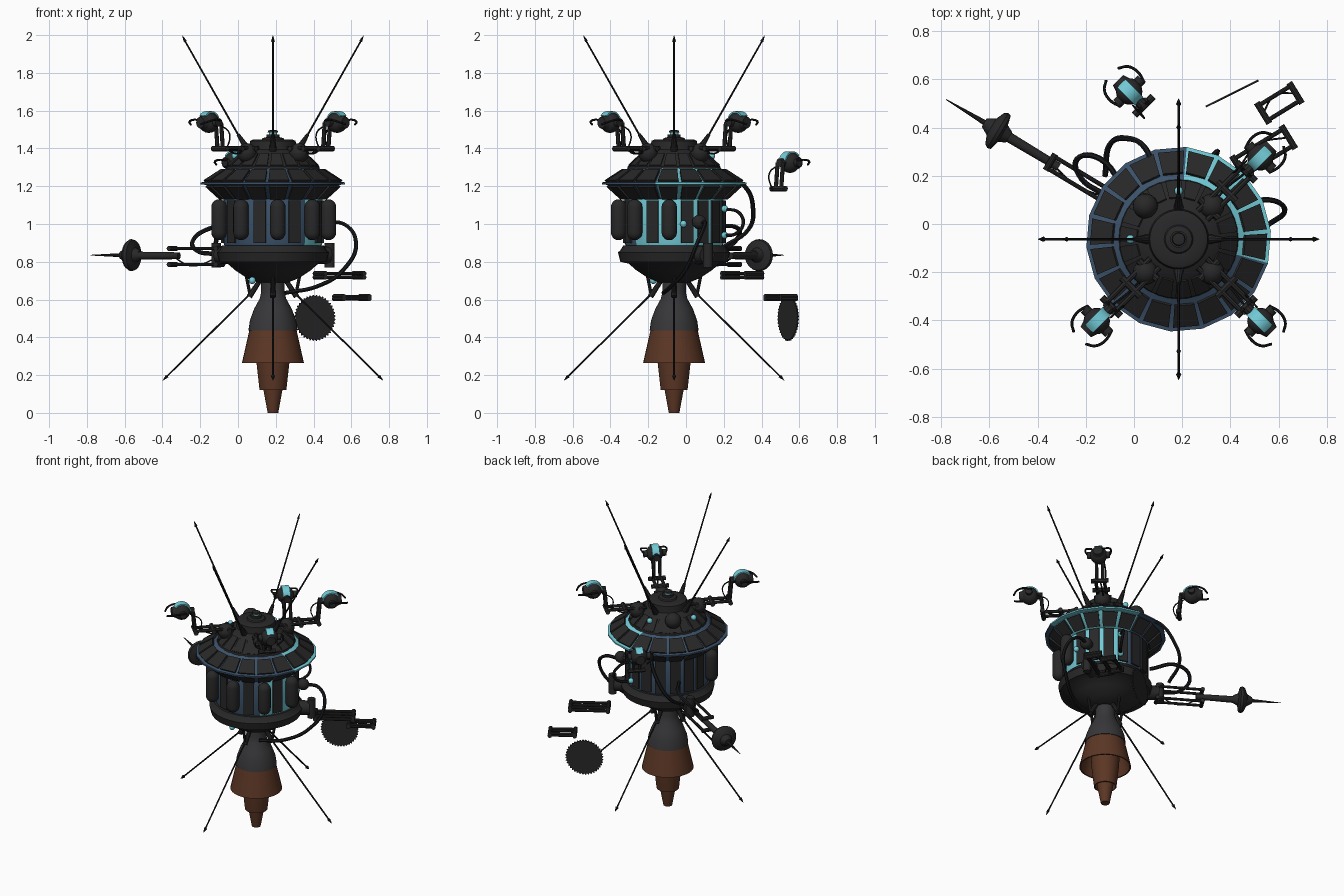
import bpy, bmesh, math
from mathutils import Vector, Matrix
from math import cos, sin, radians as rad, pi

if "Cube" in bpy.data.objects:
    bpy.data.objects.remove(bpy.data.objects["Cube"])

CX, CY = 0.185, -0.063          # main axis of the probe
AX = Matrix.Translation((CX, CY, 0))

def mat(name, c):
    m = bpy.data.materials.new(name)
    m.diffuse_color = (*c, 1)
    m.use_nodes = True
    m.node_tree.nodes["Principled BSDF"].inputs["Base Color"].default_value = m.diffuse_color
    return m
DARK = mat("dark_hull", (.021, .021, .022))
GREY = mat("charcoal_bell", (.038, .038, .041))
BLACK = mat("black_metal", (.009, .010, .012))
BROWN = mat("burnt_copper", (.105, .037, .018))
BLUE = mat("dark_blue", (.045, .085, .145))
TEAL = mat("teal", (.17, .60, .68))

def finish(name, bm, *mats):
    bmesh.ops.remove_doubles(bm, verts=bm.verts, dist=1e-5)
    bmesh.ops.recalc_face_normals(bm, faces=bm.faces)
    me = bpy.data.meshes.new(name)
    bm.to_mesh(me); bm.free()
    for m in mats: me.materials.append(m)
    ob = bpy.data.objects.new(name, me)
    bpy.context.collection.objects.link(ob)
    return ob

def lathe(name, prof, m=DARK, n=36, M=AX, phase=0, rule=None):
    """Spin (r, z) points about local z; rule(face centre) picks the second material."""
    bm = bmesh.new()
    rings = [[bm.verts.new((r*cos(phase+2*pi*i/n), r*sin(phase+2*pi*i/n), z)) for i in range(n)] for r, z in prof]
    for a, b in zip(rings, rings[1:]):
        for i in range(n):
            bm.faces.new((a[i], a[(i+1) % n], b[(i+1) % n], b[i]))
    bmesh.ops.remove_doubles(bm, verts=bm.verts, dist=1e-5)
    if rule:
        for f in bm.faces: f.material_index = int(rule(f.calc_center_median()))
    bm.transform(M)
    return finish(name, bm, m, *([TEAL] if rule else []))

def frame(p, q):
    d = Vector(q) - Vector(p)
    return Matrix.Translation(p) @ d.to_track_quat('Z', 'Y').to_matrix().to_4x4(), d.length

def rod(name, p, q, r1, r2=None, m=DARK, n=10, M=None):
    F, L = frame(p, q)
    r2 = r1 if r2 is None else r2
    return lathe(name, [(0, 0), (r1, 0), (r2, L), (0, L)], m, n, (M or Matrix()) @ F)

def capsule(name, p, q, r, m=DARK, n=18):
    F, L = frame(p, q)
    arc = [i*pi/10 for i in range(6)]
    prof = [(r*sin(a), -r*cos(a)) for a in arc] + [(r*cos(a), L + r*sin(a)) for a in arc]
    return lathe(name, prof, m, n, F)

def ball(name, p, r, m=DARK):
    p = Vector(p)
    return capsule(name, p, p + Vector((0, 0, .001)), r, m)

def cable(name, pts, r=.009, M=None):
    cu = bpy.data.curves.new(name, 'CURVE')
    cu.dimensions, cu.bevel_depth, cu.bevel_resolution, cu.resolution_u = '3D', r, 1, 6
    sp = cu.splines.new('BEZIER')
    sp.bezier_points.add(len(pts)-1)
    for b, p in zip(sp.bezier_points, pts):
        b.co = M @ Vector(p) if M else p
        b.handle_left_type = b.handle_right_type = 'AUTO'
    cu.materials.append(BLACK)
    bpy.context.collection.objects.link(bpy.data.objects.new(name, cu))

def tile(name, ang, half, a, b, t):
    """Flat plate on a conical surface between profile points a and b."""
    bm = bmesh.new()
    n = Vector((b[1]-a[1], a[0]-b[0])).normalized() * t
    vs = []
    for off in (-.3, 1):
        for (r, z), s in ((a, -1), (a, 1), (b, 1), (b, -1)):
            r, z = r + n.x*off, z + n.y*off
            vs.append(bm.verts.new((r*cos(ang+s*half), r*sin(ang+s*half), z)))
    for f in ((0,1,2,3), (4,5,6,7), (0,1,5,4), (1,2,6,5), (2,3,7,6), (3,0,4,7)):
        bm.faces.new([vs[i] for i in f])
    bm.transform(AX)
    return finish(name, bm, DARK)

def polar(r, deg, z):
    return Vector((CX + r*cos(rad(deg)), CY + r*sin(rad(deg)), z))

def sunny(c):                      # teal sector, towards the back right
    return -45 < math.degrees(math.atan2(c.y, c.x)) < 82
def sunny_rim(c):
    return -22 < math.degrees(math.atan2(c.y, c.x)) < 86

# Thruster
lathe("nozzle_outer", [(.125, .437), (.164, .265), (.155, .265), (.117, .42), (0, .42)], BROWN)
lathe("nozzle_middle", [(.095, .42), (.087, .265), (.071, .12), (.064, .12), (.06, .2), (0, .2)], BROWN)
lathe("nozzle_tip", [(.058, .22), (.05, .12), (.028, 0), (0, 0)], BROWN)
lathe("engine_bell", [(0, .435), (.13, .435), (.122, .49), (.1, .55), (.07, .605), (.062, .64), (.062, .72)], GREY)

# Hull
lathe("lower_bowl", [(.05, .69), (.08, .69), (.14, .715), (.2, .755), (.24, .79), (.285, .80), (.297, .85),
                     (.285, .86), (.27, .885), (.2, .89)])
lathe("drum", [(.255, .88), (.262, .9), (.262, 1.13), (.255, 1.15)], BLUE, 36, rule=sunny)
lathe("rim", [(.25, 1.13), (.275, 1.135), (.355, 1.207), (.384, 1.21), (.384, 1.22), (.355, 1.224), (.24, 1.30)],
      BLUE, 18, phase=rad(5), rule=sunny_rim)
lathe("dome", [(.25, 1.285), (.245, 1.305), (.215, 1.33), (.165, 1.375), (.125, 1.395), (.12, 1.44), (.105, 1.447),
               (.06, 1.447), (.055, 1.455), (.035, 1.46), (.035, 1.475), (0, 1.475)])
lathe("hub_light", [(.022, 1.47), (.022, 1.485), (0, 1.485)], TEAL, 12)
lathe("hub_cap", [(.028, 1.485), (.025, 1.495), (0, 1.50)], DARK, 12)
for i in range(18):
    a = rad(-85 + 20*i)
    tile("rim_tile_top", a, rad(8.6), (.362, 1.222), (.272, 1.28), .012)
    tile("rim_tile_under", a, rad(8), (.278, 1.137), (.352, 1.204), .01)
    tile("dome_tile", a, rad(8), (.24, 1.308), (.172, 1.372), .006)
    if i in (0, 2, 4, 14, 16):
        d = -85 + 20*i
        capsule("tank", polar(.295, d, .955), polar(.295, d, 1.09), .041)
    else:
        tile("drum_panel", a, rad(7), (.266, .9), (.266, 1.125), .008)

# Antennas
for d in (0, 90, 180, 270):
    rod("top_antenna_base", polar(.125, d, 1.38), polar(.185, d, 1.475), .022, .009)
    rod("top_antenna", polar(.16, d, 1.43), polar(.472, d, 1.98), .006, .005, BLACK, 6)
    rod("top_antenna_tip", polar(.464, d, 1.967), polar(.48, d, 1.998), .010, .001, BLACK, 6)
    rod("low_antenna_strut", polar(.05, d, .73), polar(.125, d, .615), .012, .016)
    rod("low_antenna_brace", polar(.14, d, .72), polar(.122, d, .63), .009)
    rod("low_antenna", polar(.11, d, .64), polar(.575, d, .18), .006, .005, BLACK, 6)
    rod("low_antenna_tip", polar(.56, d, .195), polar(.583, d, .172), .011, .001, BLACK, 6)
for d, r, z in ((90, .2, 1.36), (180, .2, 1.36), (225, .155, .70), (70, .285, 1.08), (70, .285, .94), (10, .285, 1.0)):
    ball("port_light", polar(r, d, z), .018, TEAL)

# Eye stalks: local x points outward, origin at the eye centre
def eye(p, deg, arm=True):
    M = Matrix.Translation(p) @ Matrix.Rotation(rad(deg), 4, 'Z')
    at = lambda x, y, z: M @ Vector((x, y, z))
    ball("eye", p, .055)
    rod("eye_lens", (.03, 0, 0), (.065, 0, 0), .042, .03, DARK, 16, M)
    rod("eye_axle", (0, -.072, 0), (0, .072, 0), .022, None, DARK, 12, M)
    bm = bmesh.new()                # painted stripe over the crown
    row = []
    for i in range(9):
        a = rad(40 + 16*i)
        row.append([bm.verts.new(at(.06*cos(a), y, .06*sin(a))) for y in (-.024, .024)])
    for a, b in zip(row, row[1:]): bm.faces.new((a[0], a[1], b[1], b[0]))
    s = finish("eye_stripe", bm, TEAL).modifiers.new("s", 'SOLIDIFY')
    s.thickness = .008
    for y in (-1, 1):
        cable("eye_claw", [(-.02, .07*y, .01), (.03, .082*y, .015), (.075, .07*y, .005), (.1, .035*y, -.01)], .006, M)
        rod("eye_link", (-.085, .02*y, -.14), (-.072, .02*y, 0), .011, None, DARK, 8, M)
        if arm:
            rod("stalk_rod", (-.34, .027*y, -.135), (-.08, .027*y, -.135), .011, None, DARK, 8, M)
    rod("eye_neck", (-.08, 0, 0), (-.03, 0, 0), .022, None, DARK, 10, M)
    cable("eye_wire", [(-.05, .03, -.01), (-.12, .035, -.06), (-.1, .03, -.15)], .004, M)
    for x in (-.085, -.2, -.3) if arm else (-.085,):
        rod("stalk_pin", (x, -.055, -.138), (x, .055, -.138), .015, None, DARK, 8, M)
    if arm:
        cable("stalk_wire", [(-.3, 0, -.12), (-.2, .01, -.165), (-.1, 0, -.12)], .005, M)
for d in (45, 225, 315): eye(polar(.48, d, 1.537), d)
eye((-.02, .55, 1.325), 135, False)
for d in (45, 135, 225, 315): ball("stalk_joint", polar(.195, d, 1.375), .052)

# Tool arms: shoulder blocks on both sides of the back
for d in (31, 149):
    rod("shoulder", polar(.24, d, .835), polar(.34, d, .835), .05, .045, DARK, 16)
    rod("shoulder_pin", polar(.35, d, .77), polar(.35, d, .9), .026, None, DARK, 12)

def ladder(name, p, q, w, h):
    """Parallel-rod arm segment with cross pins at its ends."""
    p, q = Vector(p), Vector(q)
    d = (q-p).normalized(); s = Vector((-d.y, d.x, 0)); up = Vector((0, 0, h))
    for k in (-w, w):
        for u in (-up, up): rod(name+"_rod", p+s*k+u, q+s*k+u, .009)
    for e in (p, q):
        for u in (-up, up): rod(name+"_pin", e-s*w*1.4+u, e+s*w*1.4+u, .013)
    cable(name+"_wire", [p, (p+q)/2 + s*w - up*1.2, q], .004)

ladder("lance_arm", polar(.33, 149, .828), polar(.62, 149, .828), .028, .042)
rod("lance_shaft", polar(.58, 149, .832), polar(.87, 149, .832), .018, .022, DARK, 12)
F, L = frame(polar(.82, 149, .835), polar(1.12, 149, .835))
lathe("lance_dish", [(.025, 0), (.04, .03), (.08, .04), (.085, .055), (.075, .07), (.04, .085), (.02, .12), (0, .12)], DARK, 24, F)
rod("lance_spike", polar(.92, 149, .835), polar(1.125, 149, .835), .012, .002)
ladder("loose_arm_large", (.435, .235, .728), (.64, .36, .728), .04, .01)
ladder("loose_arm_small", (.535, .46, .61), (.67, .543, .61), .036, .006)

# Loose saw blade
bm = bmesh.new()
u, c = Vector((.895, .445, 0)), Vector((.407, .541, .503))
bm.faces.new([bm.verts.new(c + (u*cos(i*pi/40) + Vector((0, 0, sin(i*pi/40))))*(.122 if i % 2 else .112)) for i in range(80)])
saw = finish("saw_blade", bm, DARK).modifiers.new("s", 'SOLIDIFY')
saw.thickness, saw.offset = .008, 0

# Hoses
cable("hose_right", [(.44, .08, 1.0), (.56, .1, 1.0), (.625, .06, .9), (.56, .0, .76), (.42, -.08, .67), (.25, -.12, .635)], .011)
cable("hose_right_back", [polar(.28, 70, 1.08), polar(.37, 68, 1.06), polar(.4, 66, 1.0), polar(.36, 66, .95), polar(.28, 70, .94)])
cable("hose_back", [(.09, .19, 1.26), (.05, .31, 1.2), (-.03, .355, 1.08), (-.1, .33, .97), (-.12, .2, .88)], .012)
cable("hose_left", [(-.03, .12, .98), (-.14, .27, .98), (-.235, .27, .92), (-.22, .19, .86), (-.12, .12, .84)], .012)
ball("side_turret", (.455, .07, 1.01), .038)
rod("side_turret_base", (.42, .06, 1.01), (.47, .075, 1.01), .03, .03)

# Hoses to mesh, smooth shading with kept edges
for ob in bpy.context.scene.objects: ob.select_set(True)
bpy.context.view_layer.objects.active = bpy.data.objects["drum"]
bpy.ops.object.convert(target='MESH')
bpy.ops.object.shade_smooth_by_angle(angle=rad(35))
